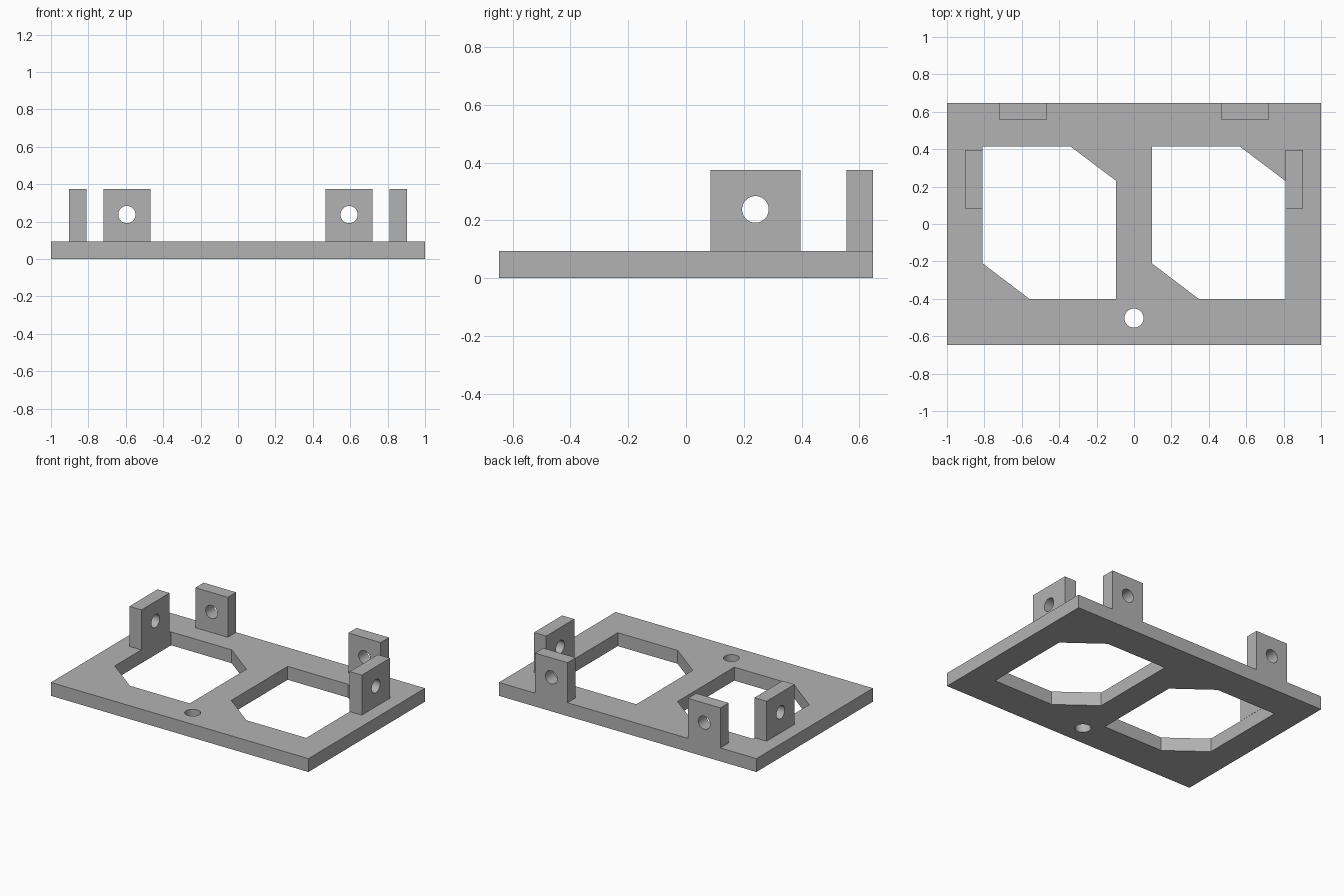
import bpy, bmesh, math
from mathutils import Matrix

if "Cube" in bpy.data.objects:
    bpy.data.objects.remove(bpy.data.objects["Cube"])

grey = bpy.data.materials.new("grey")
grey.diffuse_color = (0.45, 0.45, 0.45, 1)
grey.use_nodes = True
grey.node_tree.nodes["Principled BSDF"].inputs["Base Color"].default_value = grey.diffuse_color


def circle(cx, cy, r, n=48):
    return [(cx + r * math.cos(2 * math.pi * i / n), cy + r * math.sin(2 * math.pi * i / n))
            for i in range(n)]


def rect(x0, x1, y0, y1):
    return [(x0, y0), (x1, y0), (x1, y1), (x0, y1)]


def slab(name, loops, depth, matrix):
    """Flat outline with holes, extruded symmetrically about its plane."""
    curve = bpy.data.curves.new(name, 'CURVE')
    curve.dimensions = '2D'
    curve.fill_mode = 'BOTH'
    curve.extrude = depth / 2
    for loop in loops:
        spline = curve.splines.new('POLY')
        spline.points.add(len(loop) - 1)
        for p, (x, y) in zip(spline.points, loop):
            p.co = (x, y, 0, 1)
        spline.use_cyclic_u = True
    temp = bpy.data.objects.new(name + "_outline", curve)
    bpy.context.collection.objects.link(temp)
    bpy.context.view_layer.update()
    mesh = bpy.data.meshes.new_from_object(
        temp.evaluated_get(bpy.context.evaluated_depsgraph_get()))
    bpy.data.objects.remove(temp)

    # weld caps to walls and merge the cap triangles into flat faces
    bm = bmesh.new()
    bm.from_mesh(mesh)
    bmesh.ops.remove_doubles(bm, verts=bm.verts, dist=1e-4)
    bmesh.ops.transform(bm, matrix=matrix, verts=bm.verts)
    bmesh.ops.recalc_face_normals(bm, faces=bm.faces)
    bm.to_mesh(mesh)
    bm.free()
    mesh.materials.clear()
    mesh.materials.append(grey)
    obj = bpy.data.objects.new(name, mesh)
    bpy.context.collection.objects.link(obj)
    bpy.ops.object.select_all(action='DESELECT')
    obj.select_set(True)
    bpy.context.view_layer.objects.active = obj
    bpy.ops.object.shade_smooth_by_angle(angle=math.radians(30))
    return obj


T = 0.094  # plate and tab thickness
H = 0.375  # top of tabs
HOLE_Z = 0.238

# base plate with two clipped windows and a screw hole
window = [(-0.81, -0.21), (-0.56, -0.40), (-0.095, -0.40),
          (-0.095, 0.23), (-0.34, 0.415), (-0.81, 0.415)]
slab("base_plate",
     [rect(-1, 1, -0.647, 0.647), window, [(x + 0.905, y) for x, y in window],
      circle(0, -0.503, 0.051)],
     T, Matrix.Translation((0, 0, T / 2)))

# upright tabs, each with a cross hole
stand_x = Matrix.Rotation(math.pi / 2, 4, 'X')
stand_y = Matrix.Rotation(math.pi / 2, 4, 'Z') @ stand_x
for side, s in (("left", -1), ("right", 1)):
    slab(side + "_back_tab",
         [rect(-0.126, 0.126, T, H), circle(0, HOLE_Z, 0.046)],
         0.092, Matrix.Translation((s * 0.594, 0.601, 0)) @ stand_x)
    slab(side + "_side_tab",
         [rect(-0.156, 0.156, T, H), circle(0, HOLE_Z, 0.046)],
         0.094, Matrix.Translation((s * 0.856, 0.24, 0)) @ stand_y)
